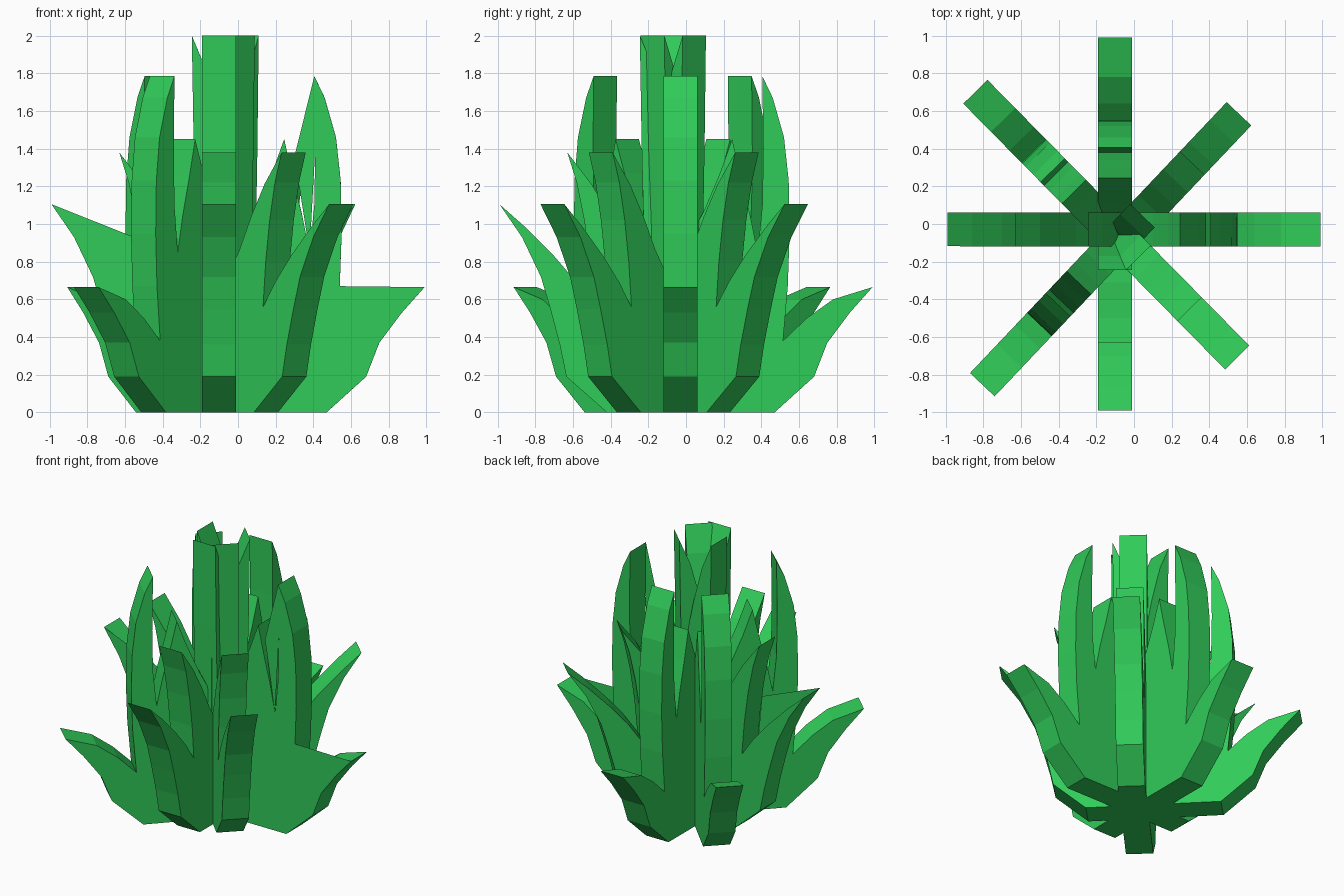
import bpy, bmesh
from mathutils import Vector

if "Cube" in bpy.data.objects:
    bpy.data.objects.remove(bpy.data.objects["Cube"])

mat = bpy.data.materials.new("leaf_green")
mat.diffuse_color = (0.03, 0.60, 0.10, 1)
mat.use_nodes = True
mat.node_tree.nodes["Principled BSDF"].inputs["Base Color"].default_value = mat.diffuse_color

# Silhouette of one leafy plate: (distance along plate, height)
TALL_SIDE = [(-.42, 0), (-.635, .19), (-.67, .36), (-.72, .55), (-.77, .72), (-.87, .93),
             (-.99, 1.105), (-.86, .99), (-.70, .83), (-.58, .69), (-.49, .56),
             (-.51, .80), (-.54, 1.02), (-.58, 1.22), (-.63, 1.38), (-.50, 1.21),
             (-.40, 1.04), (-.31, .86), (-.22, .72), (-.225, 1.0), (-.235, 1.4),
             (-.245, 2.0), (-.17, 1.82), (-.10, 1.55), (-.04, 1.25)]
SHORT_SIDE = [(.02, .92), (.10, 1.08), (.18, 1.27), (.245, 1.45), (.29, 1.25), (.34, 1.05),
              (.38, .85), (.405, 1.1), (.41, 1.4), (.405, 1.785), (.46, 1.67), (.52, 1.46),
              (.545, 1.23), (.55, .95), (.54, .67), (.515, .38), (.64, .50), (.78, .60),
              (.99, .665), (.87, .53), (.75, .37), (.68, .19), (.47, 0)]
PROFILE = TALL_SIDE + SHORT_SIDE
HALF = 0.09

# Thin webs closing the notches on one face of the cross plate
WEBS = [[(-.99, 1.105), (-.70, .83), (-.49, .56), (-.525, .92)],
        [(.99, .665), (.54, .67), (.515, .38), (.78, .60)],
        [(.405, 1.785), (.30, 1.36), (.38, .85), (.41, 1.4)]]


def leaf_plate(name, tall_tip, short_tip, webs=()):
    a, b = Vector((*tall_tip, 0)), Vector((*short_tip, 0))
    mid, along = (a + b) / 2, (b - a).normalized()
    side = Vector((along.y, -along.x, 0)) * HALF
    place = lambda u, z, s: mid + along * u + side * s + Vector((0, 0, z))
    bm = bmesh.new()
    face = bm.faces.new([bm.verts.new(place(u, z, -1)) for u, z in PROFILE])
    ext = bmesh.ops.extrude_face_region(bm, geom=[face], use_keep_orig=True)
    moved = [v for v in ext["geom"] if isinstance(v, bmesh.types.BMVert)]
    bmesh.ops.translate(bm, verts=moved, vec=side * 2)
    bmesh.ops.recalc_face_normals(bm, faces=bm.faces)
    for web in webs:
        bm.faces.new([bm.verts.new(place(u, z, 1)) for u, z in web])
    bmesh.ops.triangulate(bm, faces=[f for f in bm.faces if len(f.verts) > 4])
    mesh = bpy.data.meshes.new(name)
    bm.to_mesh(mesh)
    bm.free()
    mesh.materials.append(mat)
    bpy.context.collection.objects.link(bpy.data.objects.new(name, mesh))


# Four crossing plates, each placed by its two outer leaf tips
leaf_plate("leaf_plate_cross", (-.99, -.028), (.99, -.03), WEBS)
leaf_plate("leaf_plate_front_back", (-.10, -.99), (-.10, .99))
leaf_plate("leaf_plate_diagonal_a", (.558, .586), (-.806, -.854))
leaf_plate("leaf_plate_diagonal_b", (.55, -.711), (-.844, .704))
